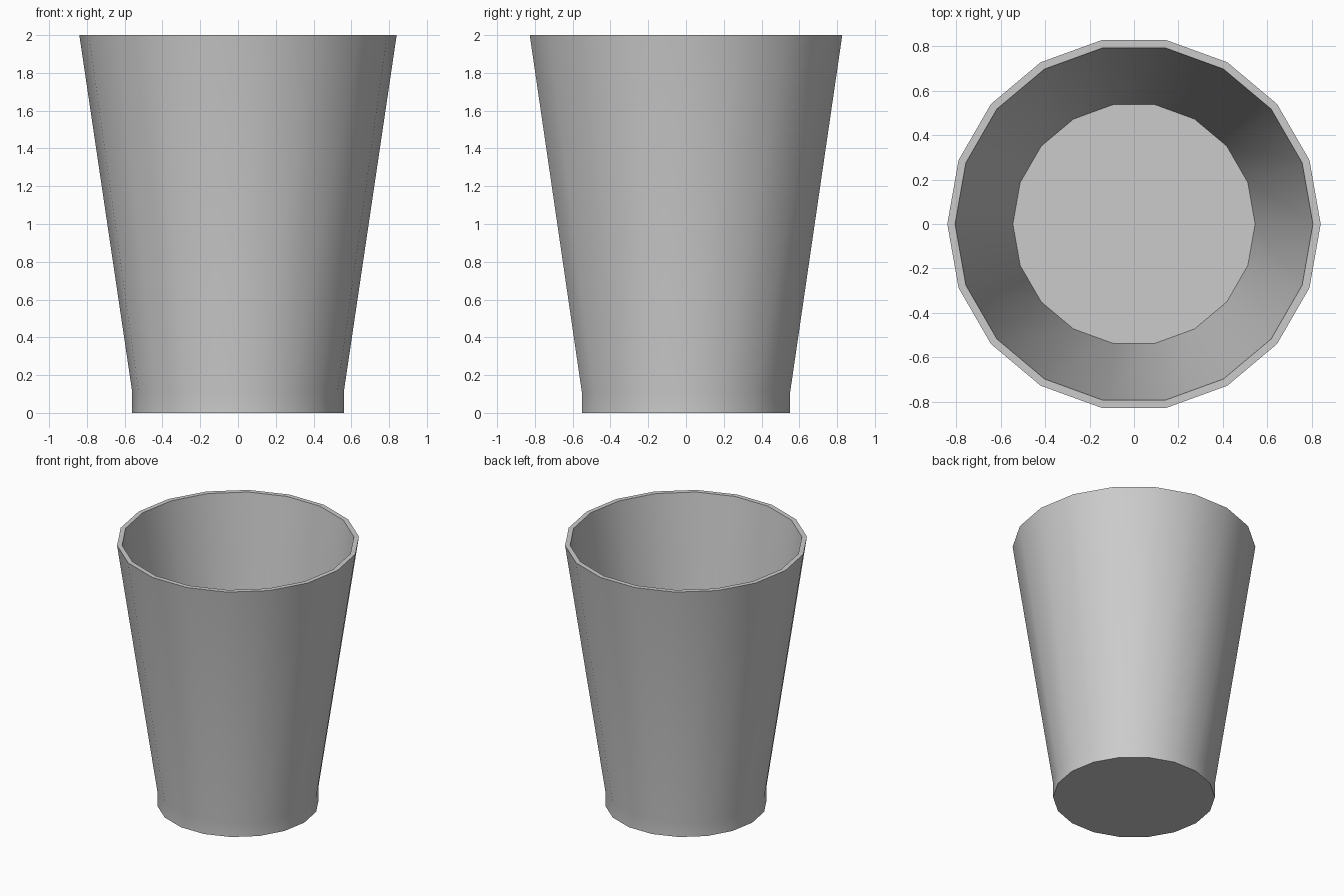
import bpy, bmesh, math

if "Cube" in bpy.data.objects:
    bpy.data.objects.remove(bpy.data.objects["Cube"])

SIDES = 18
# Cup profile (radius, height): base, foot band, rim, inner wall, inner floor
PROFILE = [(0.56, 0.0), (0.56, 0.11), (0.84, 2.0), (0.805, 2.0), (0.545, 0.11)]

bm = bmesh.new()
rings = []
for r, z in PROFILE:
    rings.append([bm.verts.new((r * math.cos(i * math.tau / SIDES),
                                r * math.sin(i * math.tau / SIDES), z))
                  for i in range(SIDES)])

# Walls
for a, b in zip(rings, rings[1:]):
    for i in range(SIDES):
        j = (i + 1) % SIDES
        bm.faces.new((a[i], a[j], b[j], b[i]))

# Underside and inner floor fan
bm.faces.new(rings[0][::-1])
centre = bm.verts.new((0, 0, PROFILE[-1][1]))
for i in range(SIDES):
    bm.faces.new((rings[-1][i], rings[-1][(i + 1) % SIDES], centre))
bmesh.ops.recalc_face_normals(bm, faces=bm.faces[:])

mesh = bpy.data.meshes.new("cup")
bm.to_mesh(mesh)
bm.free()
cup = bpy.data.objects.new("cup", mesh)
bpy.context.collection.objects.link(cup)

# Smooth walls, sharp rim and base
bpy.context.view_layer.objects.active = cup
cup.select_set(True)
bpy.ops.object.shade_smooth_by_angle(angle=math.radians(30))
